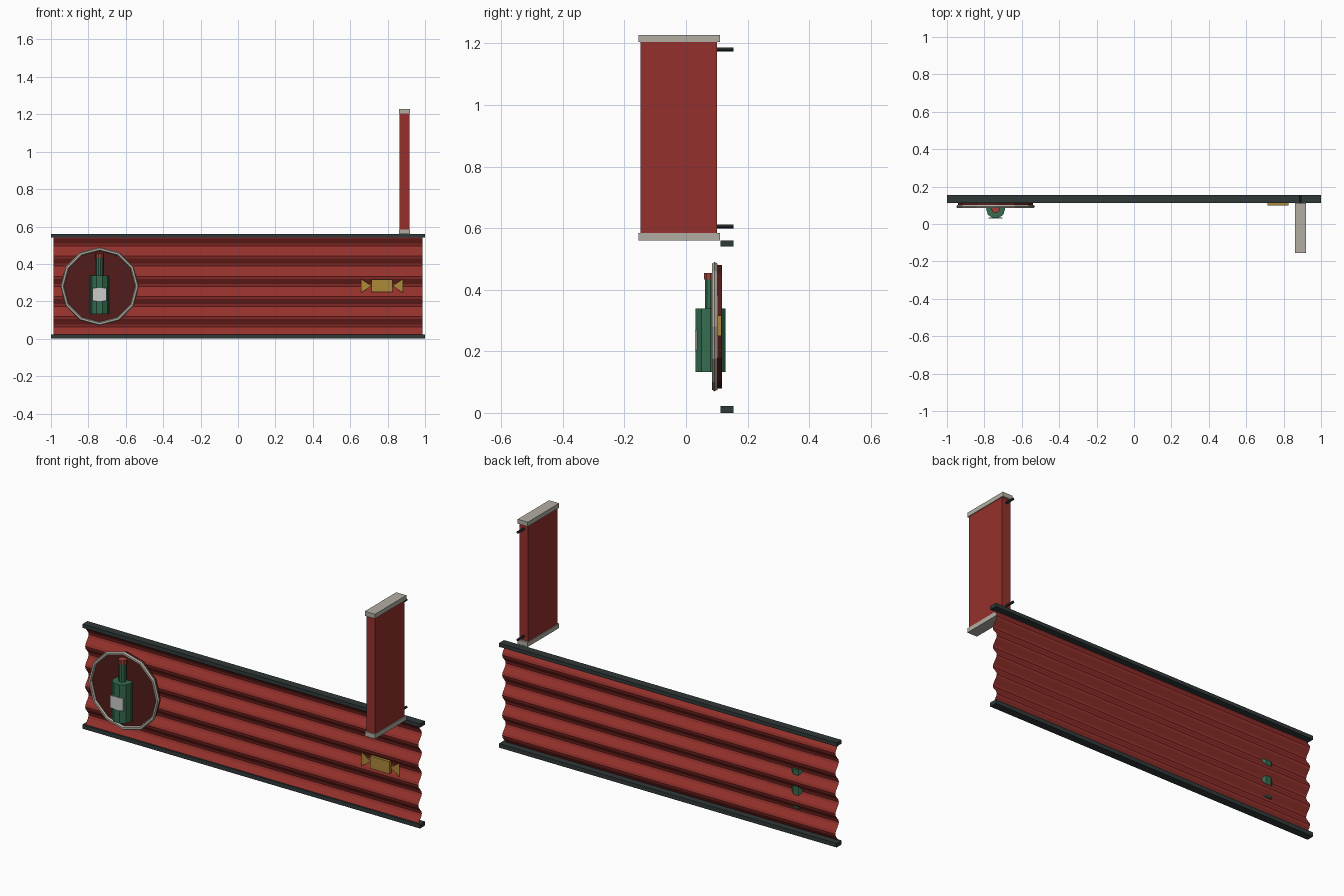
import bpy, math
from math import pi, cos, sin

if "Cube" in bpy.data.objects:
    bpy.data.objects.remove(bpy.data.objects["Cube"])


def mat(name, r, g, b):
    m = bpy.data.materials.new(name)
    m.diffuse_color = (r, g, b, 1)
    m.use_nodes = True
    m.node_tree.nodes["Principled BSDF"].inputs["Base Color"].default_value = m.diffuse_color
    return m


RED = mat("red_paint", 0.30, 0.03, 0.025)
MAROON = mat("maroon", 0.085, 0.012, 0.01)
DARK = mat("dark_metal", 0.03, 0.04, 0.04)
STONE = mat("pale_trim", 0.45, 0.42, 0.36)
GREEN = mat("green_glass", 0.035, 0.15, 0.08)
GOLD = mat("gold", 0.42, 0.25, 0.04)
LABEL = mat("label_grey", 0.6, 0.6, 0.58)
CAPRED = mat("cap_red", 0.35, 0.05, 0.04)


def finish(name, material):
    o = bpy.context.object
    o.name = o.data.name = name
    o.data.materials.append(material)
    return o


def box(name, material, x, y, z):
    """Box from (min, max) ranges on each axis."""
    bpy.ops.mesh.primitive_cube_add(size=1, location=[sum(r) / 2 for r in (x, y, z)])
    bpy.context.object.scale = [r[1] - r[0] for r in (x, y, z)]
    bpy.ops.object.transform_apply(location=False, rotation=False, scale=True)
    return finish(name, material)


def cyl(name, material, sides, r, depth, loc, rot):
    bpy.ops.mesh.primitive_cylinder_add(vertices=sides, radius=r, depth=depth,
                                        location=loc, rotation=rot)
    return finish(name, material)


def mesh(name, material, verts, faces):
    me = bpy.data.meshes.new(name)
    me.from_pydata(verts, [], faces)
    me.materials.append(material)
    o = bpy.data.objects.new(name, me)
    bpy.context.collection.objects.link(o)
    return o


# corrugated fascia sheet, five waves up the height
n, z0, z1 = 40, 0.01, 0.55
verts, faces = [], []
for i in range(n + 1):
    t = i / n
    y = 0.131 - 0.015 * cos(10 * pi * t)
    z = z0 + (z1 - z0) * t
    verts += [(-0.987, y, z), (0.987, y, z)]
    if i:
        k = 2 * i
        faces.append((k - 2, k - 1, k + 1, k))
mesh("corrugated_panel", RED, verts, faces)

# rails along the bottom and top
for name, z in (("bottom_rail", (0, 0.022)), ("top_rail", (0.54, 0.56))):
    box(name, DARK, (-1, 1), (0.112, 0.154), z)

# round badge with ring
cx, cz = -0.74, 0.28
cyl("badge_disc", MAROON, 12, 0.2, 0.018, (cx, 0.108, cz), (pi / 2, 0, 0))
bpy.ops.mesh.primitive_torus_add(major_segments=12, minor_segments=6, major_radius=0.2,
                                 minor_radius=0.01, location=(cx, 0.093, cz),
                                 rotation=(pi / 2, 0, 0))
finish("badge_ring", STONE)

# bottle on the badge
turn = (0, 0, pi / 2)
cyl("bottle_body", GREEN, 10, 0.051, 0.207, (cx, 0.08, 0.2355), turn)
cyl("bottle_neck", GREEN, 10, 0.02, 0.1, (cx, 0.08, 0.385), turn)
cyl("bottle_cap", CAPRED, 10, 0.022, 0.022, (cx, 0.08, 0.444), turn)
box("bottle_label", LABEL, (cx - 0.038, cx + 0.038), (0.029, 0.036), (0.203, 0.27))

# wrapped sweet: block with two flat twisted ends
sx, sz = 0.77, 0.283
box("sweet_body", GOLD, (sx - 0.057, sx + 0.057), (0.1, 0.116), (sz - 0.033, sz + 0.033))
for name, s in (("sweet_wrapper_left", -1), ("sweet_wrapper_right", 1)):
    mesh(name, GOLD, [(sx + s * 0.057, 0.107, sz), (sx + s * 0.113, 0.107, sz - 0.038),
                      (sx + s * 0.113, 0.107, sz + 0.038)],
         [(0, 1, 2) if s > 0 else (0, 2, 1)])

# projecting blade sign with end caps and wall brackets
box("blade_sign", RED, (0.864, 0.916), (-0.147, 0.101), (0.582, 1.206))
for name, z in (("blade_cap_lower", (0.56, 0.584)), ("blade_cap_upper", (1.204, 1.228))):
    box(name, STONE, (0.86, 0.92), (-0.155, 0.111), z)
for name, z in (("bracket_lower", 0.606), ("bracket_upper", 1.181)):
    cyl(name, DARK, 8, 0.0065, 0.06, (0.89, 0.124, z), (pi / 2, 0, 0))
